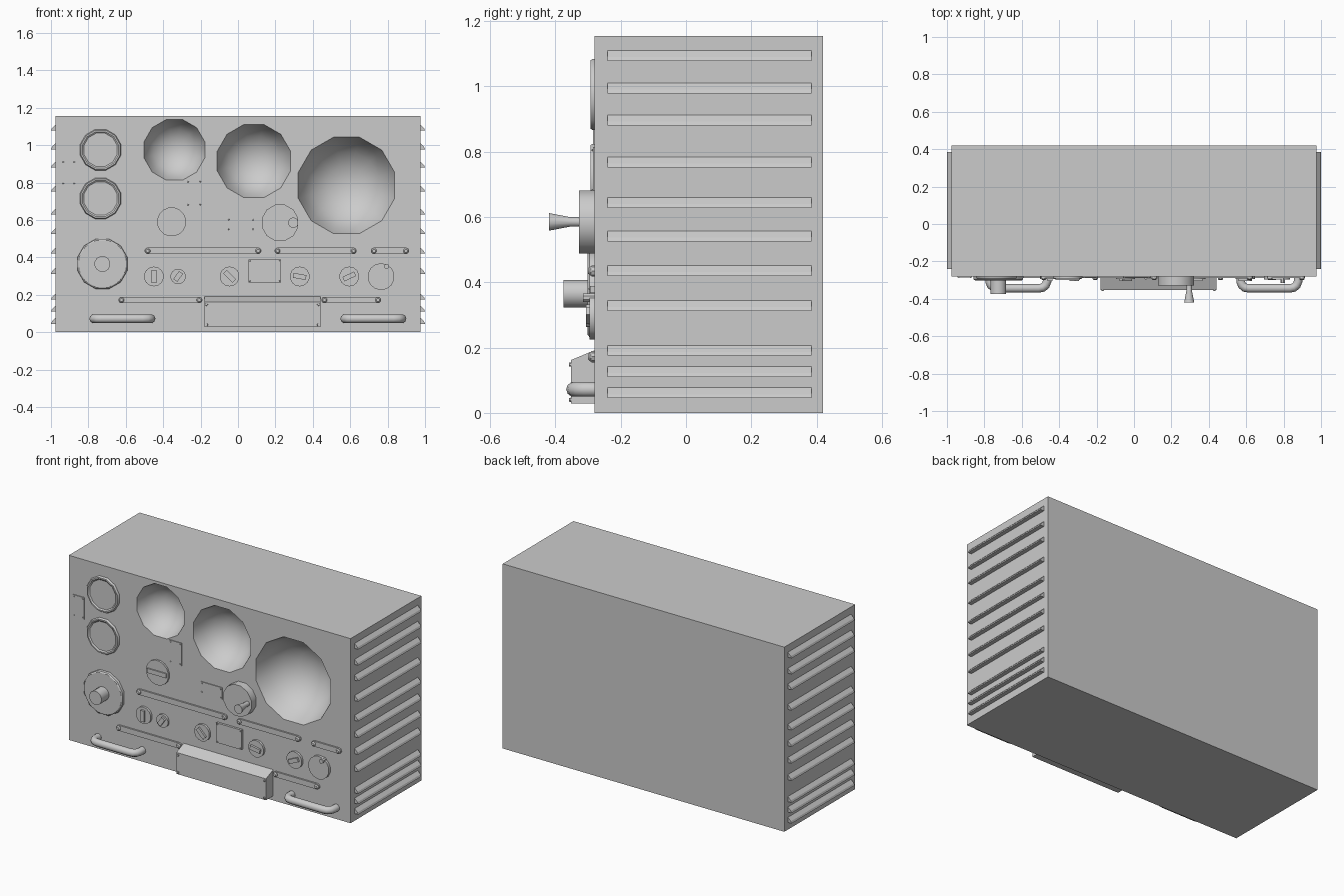
import bpy, bmesh, math
from mathutils import Vector, Matrix

if "Cube" in bpy.data.objects:
    bpy.data.objects.remove(bpy.data.objects["Cube"])

F = -0.28  # front panel plane


def finish(bm, name, smooth=None):
    bmesh.ops.recalc_face_normals(bm, faces=bm.faces)
    me = bpy.data.meshes.new(name)
    bm.to_mesh(me)
    bm.free()
    ob = bpy.data.objects.new(name, me)
    bpy.context.collection.objects.link(ob)
    if smooth:
        shade(ob, smooth)
    return ob


def shade(ob, angle):
    bpy.ops.object.select_all(action='DESELECT')
    ob.select_set(True)
    bpy.context.view_layer.objects.active = ob
    bpy.ops.object.shade_smooth_by_angle(angle=math.radians(angle))


def box(name, x0, x1, y0, y1, z0, z1, tilt=0):
    bm = bmesh.new()
    bmesh.ops.create_cube(bm, size=1)
    bmesh.ops.scale(bm, vec=(x1 - x0, y1 - y0, z1 - z0), verts=bm.verts)
    bmesh.ops.rotate(bm, matrix=Matrix.Rotation(math.radians(tilt), 3, 'Y'), verts=bm.verts)
    bmesh.ops.translate(bm, vec=((x0 + x1) / 2, (y0 + y1) / 2, (z0 + z1) / 2), verts=bm.verts)
    return finish(bm, name)


def lathe(name, x, z, profile, n=12, smooth=35):
    """Revolve (radius, height out of panel) points around the y axis."""
    bm = bmesh.new()
    rings = []
    for r, h in profile:
        rings.append([bm.verts.new((x + r * math.cos(2 * math.pi * (i + .5) / n), F - h,
                                    z + r * math.sin(2 * math.pi * (i + .5) / n))) for i in range(n)])
    for a, b in zip(rings, rings[1:]):
        for i in range(n):
            bm.faces.new((a[i], a[(i + 1) % n], b[(i + 1) % n], b[i]))
    bm.faces.new(rings[0])
    bm.faces.new(rings[-1])
    return finish(bm, name, smooth)


def prism(name, pts, axis, a, b):
    """Extrude a 2D outline from a to b along x (pts y,z) or y (pts x,z)."""
    bm = bmesh.new()
    mk = (lambda p, t: (t, p[0], p[1])) if axis == 'X' else (lambda p, t: (p[0], t, p[1]))
    lo = [bm.verts.new(mk(p, a)) for p in pts]
    hi = [bm.verts.new(mk(p, b)) for p in pts]
    n = len(pts)
    bm.faces.new(lo)
    bm.faces.new(hi)
    for i in range(n):
        bm.faces.new((lo[i], lo[(i + 1) % n], hi[(i + 1) % n], hi[i]))
    return finish(bm, name)


def screw(x, z, h=0.02, r=0.015):
    lathe("screw", x, z, [(r, -0.002), (r, h * .7), (r * .6, h)], 8)


# cabinet with three bowl recesses cut into the front
body = box("cabinet", -0.975, 0.975, F, 0.42, 0, 1.155)
for x, z, r in [(-0.34, 0.975, 0.168), (0.085, 0.915, 0.203), (0.58, 0.785, 0.267)]:
    cut = lathe("bowl_cutter", x, z, [(r, 0.02), (r, 0), (r * .88, -r * .32), (r * .68, -r * .58),
                                      (r * .4, -r * .76), (r * .12, -r * .82)], 12, 50)
    mod = body.modifiers.new("bowl", 'BOOLEAN')
    mod.operation, mod.solver, mod.object = 'DIFFERENCE', 'EXACT', cut
    bpy.context.view_layer.objects.active = body
    bpy.ops.object.modifier_apply(modifier="bowl")
    bpy.data.objects.remove(cut)
shade(body, 50)

# side louvres, mirrored left and right
for z in [0.045, 0.11, 0.175, 0.312, 0.42, 0.525, 0.628, 0.752, 0.88, 0.978, 1.078]:
    for s in (1, -1):
        prism("louvre", [(s * 0.97, z), (s * 1.0, z), (s * 0.995, z + 0.012), (s * 0.975, z + 0.032),
                         (s * 0.97, z + 0.032)], 'Y', -0.24, 0.385)

# round gauges with a raised rim
for z in (0.975, 0.715):
    lathe("gauge", -0.735, z, [(0.113, -0.01), (0.113, 0.006), (0.108, 0.013), (0.1, 0.013), (0.092, 0.007)])

# large tuning dial
lathe("tuning_dial", -0.725, 0.365, [(0.139, -0.01), (0.137, 0.016), (0.13, 0.021)])
lathe("tuning_knob", -0.725, 0.365, [(0.043, 0.01), (0.043, 0.095)])

# selector with bar
lathe("selector", -0.355, 0.59, [(0.078, -0.01), (0.078, 0.012)], 16)
box("selector_bar", -0.42, -0.29, F - 0.02, F, 0.576, 0.604)

# crank wheel with flared grip
lathe("crank_wheel", 0.225, 0.585, [(0.1, -0.01), (0.1, 0.048)])
lathe("crank_grip", 0.295, 0.585, [(0.015, 0.04), (0.015, 0.075), (0.028, 0.14)])

# small switches
for x, z, r, tilt in [(-0.45, 0.298, 0.053, 90), (-0.32, 0.298, 0.041, -55), (-0.045, 0.298, 0.053, 45),
                      (0.33, 0.298, 0.053, 10), (0.595, 0.298, 0.053, -25)]:
    lathe("switch", x, z, [(r, -0.01), (r, 0.014)], 14)
    box("switch_bar", x - r * .65, x + r * .65, F - 0.026, F, z - 0.013, z + 0.013, tilt)
lathe("pointer_dial", 0.765, 0.297, [(0.072, -0.01), (0.072, 0.016)], 14)
lathe("pointer_pin", 0.795, 0.352, [(0.014, 0), (0.014, 0.035)], 8)

# rounded strips held by end screws
for x0, x1, z in [(-0.5, 0.125, 0.435), (0.195, 0.635, 0.435), (0.71, 0.915, 0.435),
                  (-0.64, -0.19, 0.172), (0.445, 0.765, 0.172)]:
    r = 0.017
    arc = [math.radians(-90 + 45 * i) for i in range(5)]
    pts = [(x1 - r + r * math.cos(a), z + r * math.sin(a)) for a in arc]
    pts += [(x0 + r - r * math.cos(a), z - r * math.sin(a)) for a in arc]
    prism("strip", pts, 'Y', F - 0.01, F + 0.005)
    screw(x0 + r, z)
    screw(x1 - r, z)

# thin plates with corner rivets
for x0, x1, z0, z1, h, m in [(-0.945, -0.865, 0.785, 0.92, 0.005, 0.01), (-0.277, -0.192, 0.672, 0.815, 0.005, 0.01),
                             (-0.06, 0.09, 0.54, 0.612, 0.005, 0.01), (0.055, 0.23, 0.265, 0.388, 0.014, 0.008)]:
    box("plate", x0, x1, F - h, F + 0.005, z0, z1)
    for x in (x0 + m, x1 - m):
        for z in (z0 + m, z1 - m):
            screw(x, z, h + 0.004, 0.004)

# bottom junction box with sloping top
prism("junction_box", [(F + 0.005, 0.028), (-0.352, 0.028), (-0.352, 0.162), (F, 0.192), (F + 0.005, 0.192)],
      'X', -0.18, 0.44)
for x in (-0.168, 0.43):
    for z in (0.04, 0.148):
        screw(x, z, 0.079, 0.01)

# carrying handles
for x0, x1 in [(-0.772, -0.465), (0.57, 0.877)]:
    cu = bpy.data.curves.new("handle", 'CURVE')
    cu.dimensions = '3D'
    cu.bevel_depth, cu.bevel_resolution = 0.023, 3
    side = [(0, F + 0.01), (0, -0.308), (0.008, -0.328), (0.022, -0.34), (0.045, -0.344)]
    pts = [(x0 + d, y) for d, y in side] + [(x1 - d, y) for d, y in reversed(side)]
    sp = cu.splines.new('POLY')
    sp.points.add(len(pts) - 1)
    for p, (x, y) in zip(sp.points, pts):
        p.co = (x, y, 0.072, 1)
    ob = bpy.data.objects.new("handle", cu)
    bpy.context.collection.objects.link(ob)
    bpy.ops.object.select_all(action='DESELECT')
    ob.select_set(True)
    bpy.context.view_layer.objects.active = ob
    bpy.ops.object.convert(target='MESH')
    shade(bpy.context.view_layer.objects.active, 40)
